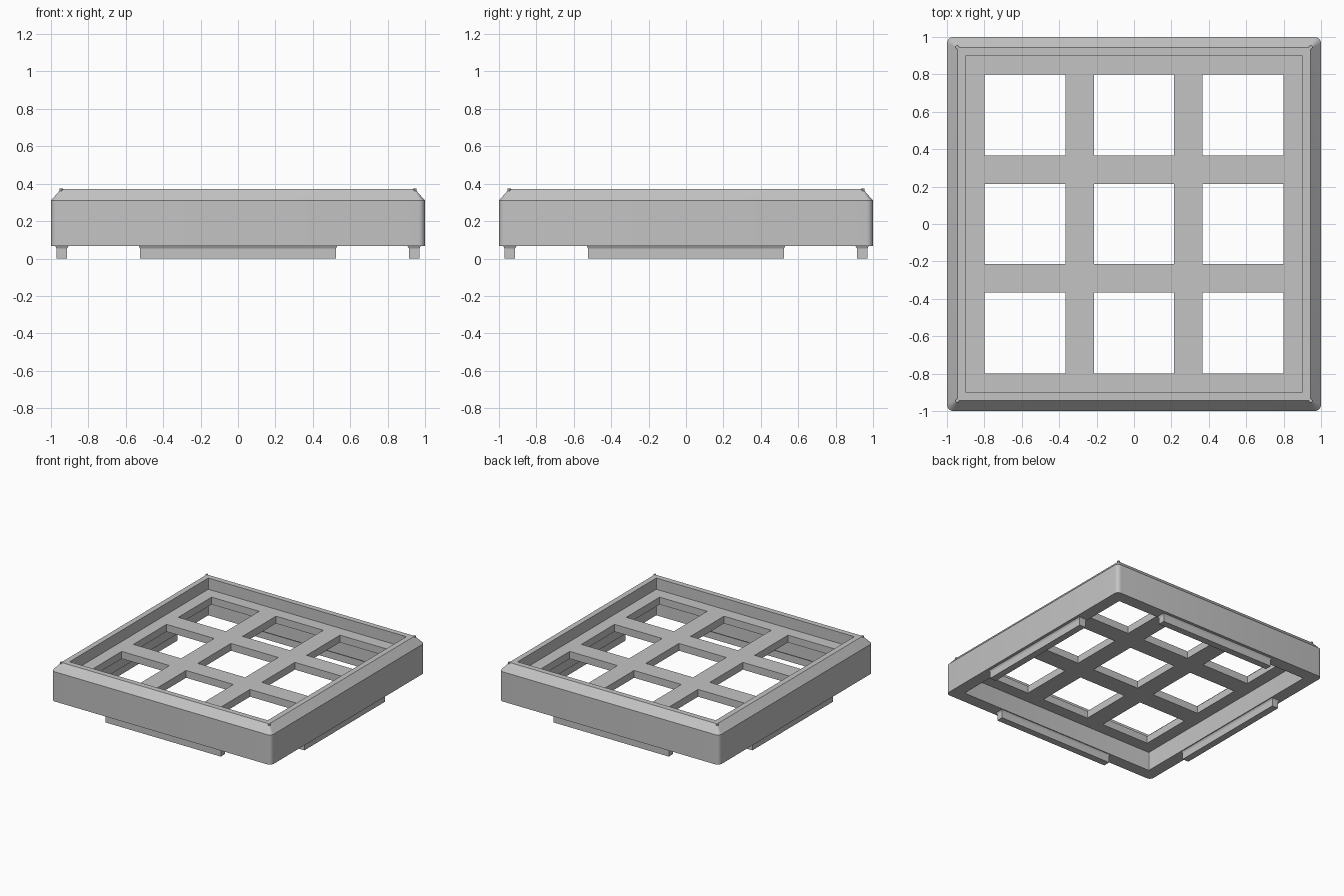
import bpy, bmesh
from math import sin, cos, pi

cube = bpy.data.objects.get("Cube")
if cube:
    bpy.data.objects.remove(cube)

grey = bpy.data.materials.new("plain grey")
grey.use_nodes = True
COLOUR = (0.55, 0.55, 0.55, 1)
grey.diffuse_color = COLOUR
grey.node_tree.nodes["Principled BSDF"].inputs["Base Color"].default_value = COLOUR

BOTTOM, SHOULDER, TOP = 0.066, 0.31, 0.372
INNER, RIM = 0.9, 0.945


def finish(name, bm, smooth=False):
    bmesh.ops.recalc_face_normals(bm, faces=bm.faces)
    mesh = bpy.data.meshes.new(name)
    bm.to_mesh(mesh)
    bm.free()
    mesh.materials.append(grey)
    obj = bpy.data.objects.new(name, mesh)
    bpy.context.collection.objects.link(obj)
    if smooth:
        bpy.ops.object.select_all(action='DESELECT')
        obj.select_set(True)
        bpy.context.view_layer.objects.active = obj
        bpy.ops.object.shade_smooth_by_angle(angle=pi / 6)
    return obj


def rounded_square(bm, half, radius, z, steps=6):
    ring = []
    for corner, (sx, sy) in enumerate([(1, 1), (-1, 1), (-1, -1), (1, -1)]):
        for i in range(steps + 1):
            a = (corner + i / steps) * pi / 2
            c = half - radius
            ring.append(bm.verts.new((sx * c + radius * cos(a), sy * c + radius * sin(a), z)))
    return ring


def bridge(bm, a, b):
    for i in range(len(a)):
        j = (i + 1) % len(a)
        bm.faces.new((a[i], a[j], b[j], b[i]))


# Outer frame: closed section swept round a square, bevelled at the top
bm = bmesh.new()
section = [(1, 0.035, BOTTOM), (1, 0.035, SHOULDER), (RIM, 0.003, TOP),
           (INNER, 0.002, TOP), (INNER, 0.002, BOTTOM)]
rings = [rounded_square(bm, *s) for s in section]
for i, ring in enumerate(rings):
    bridge(bm, ring, rings[(i + 1) % len(rings)])
finish("outer_frame", bm, smooth=True)

# Lattice plate with three by three square openings, let into the frame
PLATE_BOTTOM, PLATE_TOP = 0.22, 0.28
half_lines = [0.215, 0.367, 0.8, 0.93]
lines = [-v for v in reversed(half_lines)] + half_lines
bm = bmesh.new()
grid = [[bm.verts.new((x, y, PLATE_BOTTOM)) for y in lines] for x in lines]
for i in range(len(lines) - 1):
    for j in range(len(lines) - 1):
        if not (i % 2 and j % 2):
            bm.faces.new((grid[i][j], grid[i + 1][j], grid[i + 1][j + 1], grid[i][j + 1]))
raised = bmesh.ops.extrude_face_region(bm, geom=bm.faces[:], use_keep_orig=True)
for v in raised["geom"]:
    if isinstance(v, bmesh.types.BMVert):
        v.co.z = PLATE_TOP
finish("lattice_plate", bm)

# Locating tabs under each side, flared slightly where they meet the frame
for side, name in enumerate(["front", "right", "back", "left"]):
    bm = bmesh.new()
    rings = []
    for length, width, z in [(0.523, 0.028, 0), (0.523, 0.028, 0.053),
                             (0.53, 0.035, BOTTOM), (0.53, 0.035, BOTTOM + 0.01)]:
        rings.append([bm.verts.new((sx * length, sy * width - 0.942, z))
                      for sx, sy in [(-1, -1), (1, -1), (1, 1), (-1, 1)]])
    for a, b in zip(rings, rings[1:]):
        bridge(bm, a, b)
    bm.faces.new(rings[0])
    bm.faces.new(rings[-1])
    tab = finish(name + "_tab", bm)
    tab.rotation_euler.z = side * pi / 2

# Tiny upright pins at the four rim corners
bm = bmesh.new()
for sx in (-1, 1):
    for sy in (-1, 1):
        pin = bmesh.ops.create_cone(bm, cap_ends=True, segments=8, radius1=0.01,
                                    radius2=0.01, depth=0.04)
        bmesh.ops.translate(bm, verts=pin["verts"],
                            vec=(sx * 0.945, sy * 0.945, TOP - 0.018))
finish("corner_pins", bm)
